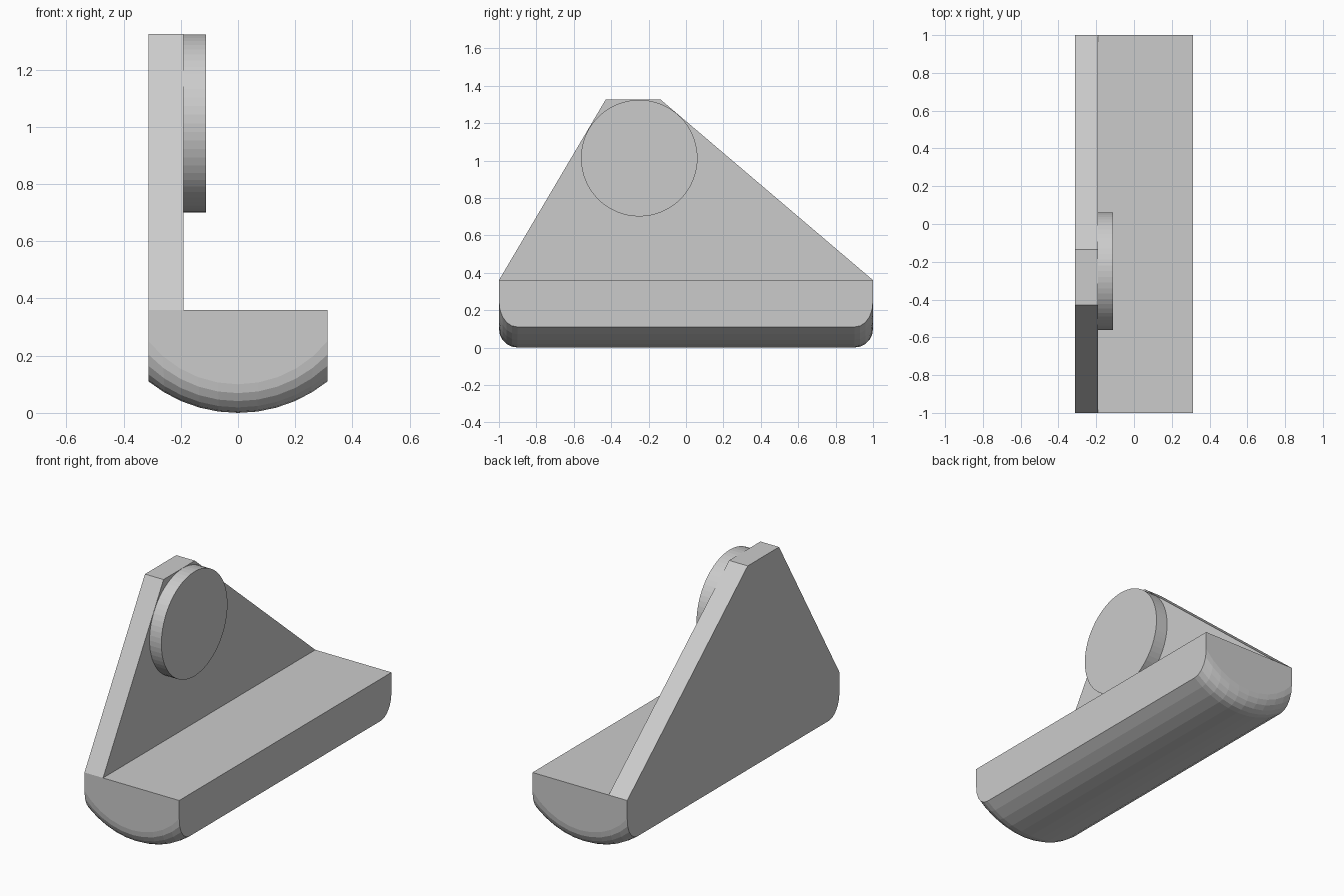
import bpy, bmesh
from math import sin, cos, asin, pi
from mathutils import Matrix

if "Cube" in bpy.data.objects:
    bpy.data.objects.remove(bpy.data.objects["Cube"])

HALF_W = 0.3125      # half width of the base
TOP = 0.36           # top of the base
PLATE_X = -0.19      # inner face of the upright plate
ROLL_R, FILLET = 0.5, 0.1


def finish(name, bm):
    bmesh.ops.recalc_face_normals(bm, faces=bm.faces)
    mesh = bpy.data.meshes.new(name)
    bm.to_mesh(mesh)
    bm.free()
    obj = bpy.data.objects.new(name, mesh)
    bpy.context.collection.objects.link(obj)
    return obj


# Base: rounded underside, with the bottom ends filleted
def section(bm, y, r, steps=10):
    a = asin(HALF_W / r)
    pts = [(-HALF_W, TOP)]
    for i in range(steps + 1):
        t = -a + 2 * a * i / steps
        pts.append((r * sin(t), ROLL_R - r * cos(t)))
    pts.append((HALF_W, TOP))
    return [bm.verts.new((x, y, z)) for x, z in pts]


stations = []
for i in range(6):
    t = pi / 2 * i / 5
    stations.append((-1 + FILLET * (1 - cos(t)), ROLL_R - FILLET + FILLET * sin(t)))
stations += [(-y, r) for y, r in reversed(stations)]

bm = bmesh.new()
rings = [section(bm, y, r) for y, r in stations]
n = len(rings[0])
for r0, r1 in zip(rings, rings[1:]):
    for i in range(n - 1):
        bm.faces.new((r0[i], r0[i + 1], r1[i + 1], r1[i]))
bm.faces.new(rings[0])
bm.faces.new(rings[-1])
# single flat top and sides
bm.faces.new([r[0] for r in rings] + [r[-1] for r in reversed(rings)])
bmesh.ops.dissolve_limit(bm, angle_limit=0.002, verts=bm.verts, edges=bm.edges)
finish("rounded_base", bm)

# Upright plate: lopsided trapezoid along the left side
bm = bmesh.new()
profile = [(-1, TOP), (1, TOP), (-0.135, 1.325), (-0.43, 1.325)]
face = bm.faces.new([bm.verts.new((-HALF_W, y, z)) for y, z in profile])
ext = bmesh.ops.extrude_face_region(bm, geom=[face])
for v in ext["geom"]:
    if isinstance(v, bmesh.types.BMVert):
        v.co.x = PLATE_X
finish("upright_plate", bm)

# Round boss on the inner face of the plate
DISC_X = -0.1125
bm = bmesh.new()
bmesh.ops.create_cone(
    bm, cap_ends=True, segments=64, radius1=0.3115, radius2=0.3115,
    depth=DISC_X - PLATE_X,
    matrix=Matrix.Translation(((DISC_X + PLATE_X) / 2, -0.25, 1.0125))
    @ Matrix.Rotation(pi / 2, 4, 'Y'))
finish("round_boss", bm)
